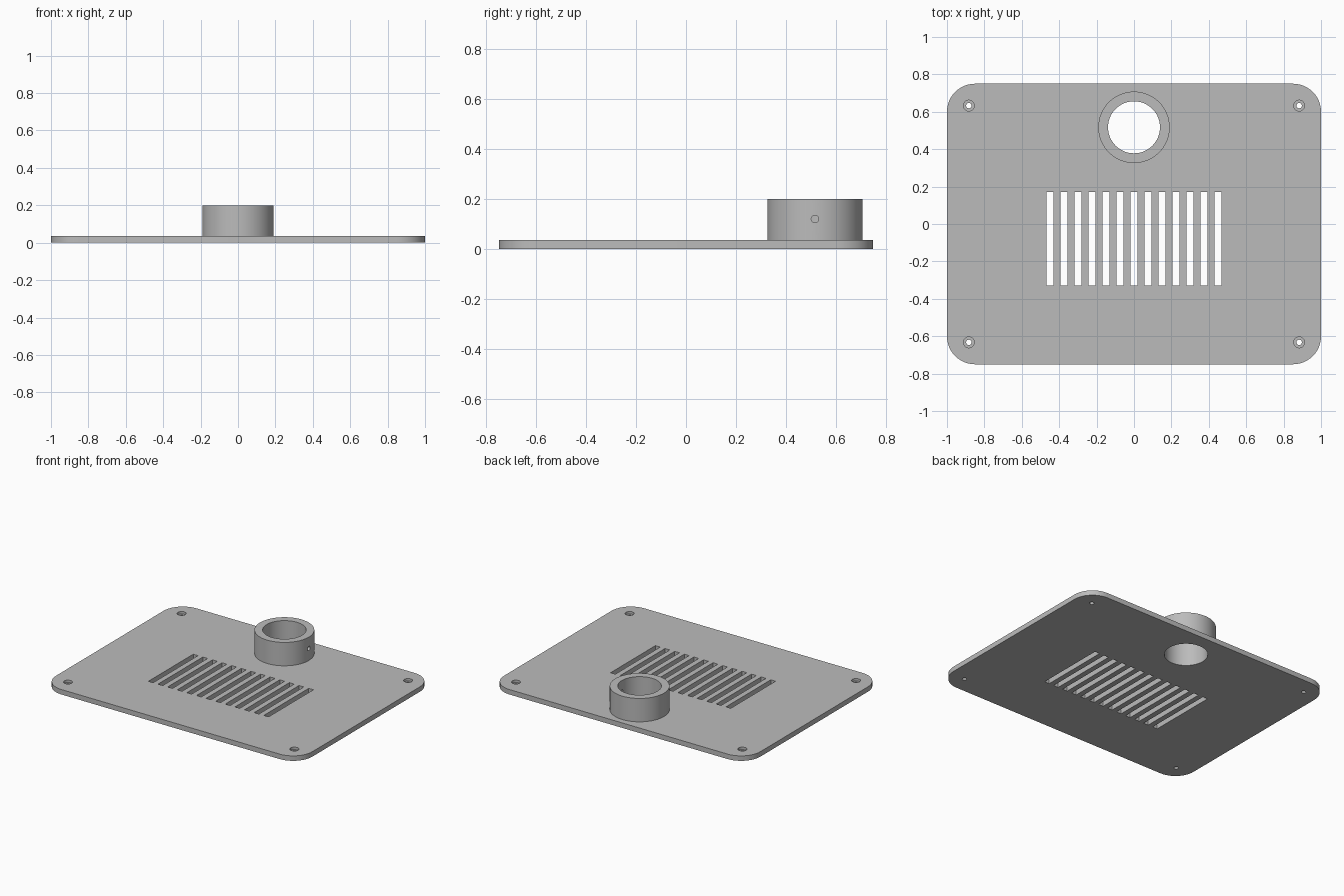
import bpy
import math

cube = bpy.data.objects.get("Cube")
if cube:
    bpy.data.objects.remove(cube, do_unlink=True)

WIDTH, DEPTH, THICK, CORNER = 2.0, 1.5, 0.035, 0.15
COLLAR_Y, COLLAR_R, BORE_R, COLLAR_TOP = 0.517, 0.191, 0.139, 0.2

grey = bpy.data.materials.new("plain grey")
grey.use_nodes = True
GREY = (0.5, 0.5, 0.5, 1)
grey.diffuse_color = GREY
grey.node_tree.nodes["Principled BSDF"].inputs["Base Color"].default_value = GREY


def box(name, size, centre):
    bpy.ops.mesh.primitive_cube_add(size=1, location=centre)
    ob = bpy.context.object
    ob.name = name
    ob.scale = size
    bpy.ops.object.transform_apply(location=True, scale=True)
    return ob


def cylinder(name, radius, x, y, z0, z1, sides=64):
    bpy.ops.mesh.primitive_cylinder_add(
        vertices=sides, radius=radius, depth=z1 - z0, location=(x, y, (z0 + z1) / 2))
    ob = bpy.context.object
    ob.name = name
    bpy.ops.object.transform_apply(location=True)
    return ob


def apply_modifier(ob, mod):
    bpy.context.view_layer.objects.active = ob
    bpy.ops.object.modifier_apply(modifier=mod.name)


def cut(target, cutter):
    mod = target.modifiers.new("cut", 'BOOLEAN')
    mod.operation = 'DIFFERENCE'
    mod.solver = 'EXACT'
    mod.object = cutter
    apply_modifier(target, mod)
    bpy.data.objects.remove(cutter, do_unlink=True)


# Base plate with rounded vertical corners
plate = box("base_plate", (WIDTH, DEPTH, THICK), (0, 0, THICK / 2))
weights = plate.data.attributes.new("bevel_weight_edge", 'FLOAT', 'EDGE')
for edge in plate.data.edges:
    a, b = (plate.data.vertices[i].co for i in edge.vertices)
    weights.data[edge.index].value = float(abs(a.z - b.z) > THICK / 2)
bevel = plate.modifiers.new("round_corners", 'BEVEL')
bevel.limit_method = 'WEIGHT'
bevel.width = CORNER
bevel.segments = 12
apply_modifier(plate, bevel)

# Row of vent slots
for i in range(-6, 7):
    cut(plate, box("slot_cutter", (0.0375, 0.5, 0.2), (i * 0.075, -0.079, 0)))

# Counterbored screw holes in the corners
for sx in (-1, 1):
    for sy in (-1, 1):
        x, y = sx * 0.883, sy * 0.633
        cut(plate, cylinder("bore_cutter", 0.029, x, y, THICK / 2, 0.1, 32))
        cut(plate, cylinder("screw_cutter", 0.0145, x, y, -0.1, 0.1, 32))

# Opening through the plate under the collar
cut(plate, cylinder("opening_cutter", BORE_R, 0, COLLAR_Y, -0.1, 0.1))

# Hollow collar with a small set-screw hole on its left wall
collar = cylinder("collar", COLLAR_R, 0, COLLAR_Y, THICK, COLLAR_TOP)
cut(collar, cylinder("collar_cutter", BORE_R, 0, COLLAR_Y, -0.1, 0.4))
bpy.ops.mesh.primitive_cylinder_add(
    vertices=24, radius=0.015, depth=0.2, location=(0.165, COLLAR_Y, 0.12),
    rotation=(0, math.pi / 2, 0))
cut(collar, bpy.context.object)

# Colour and smooth shading with crisp edges
for ob in (plate, collar):
    ob.data.materials.clear()
    ob.data.materials.append(grey)
    bpy.ops.object.select_all(action='DESELECT')
    ob.select_set(True)
    bpy.context.view_layer.objects.active = ob
    bpy.ops.object.shade_smooth_by_angle(angle=math.radians(30))
